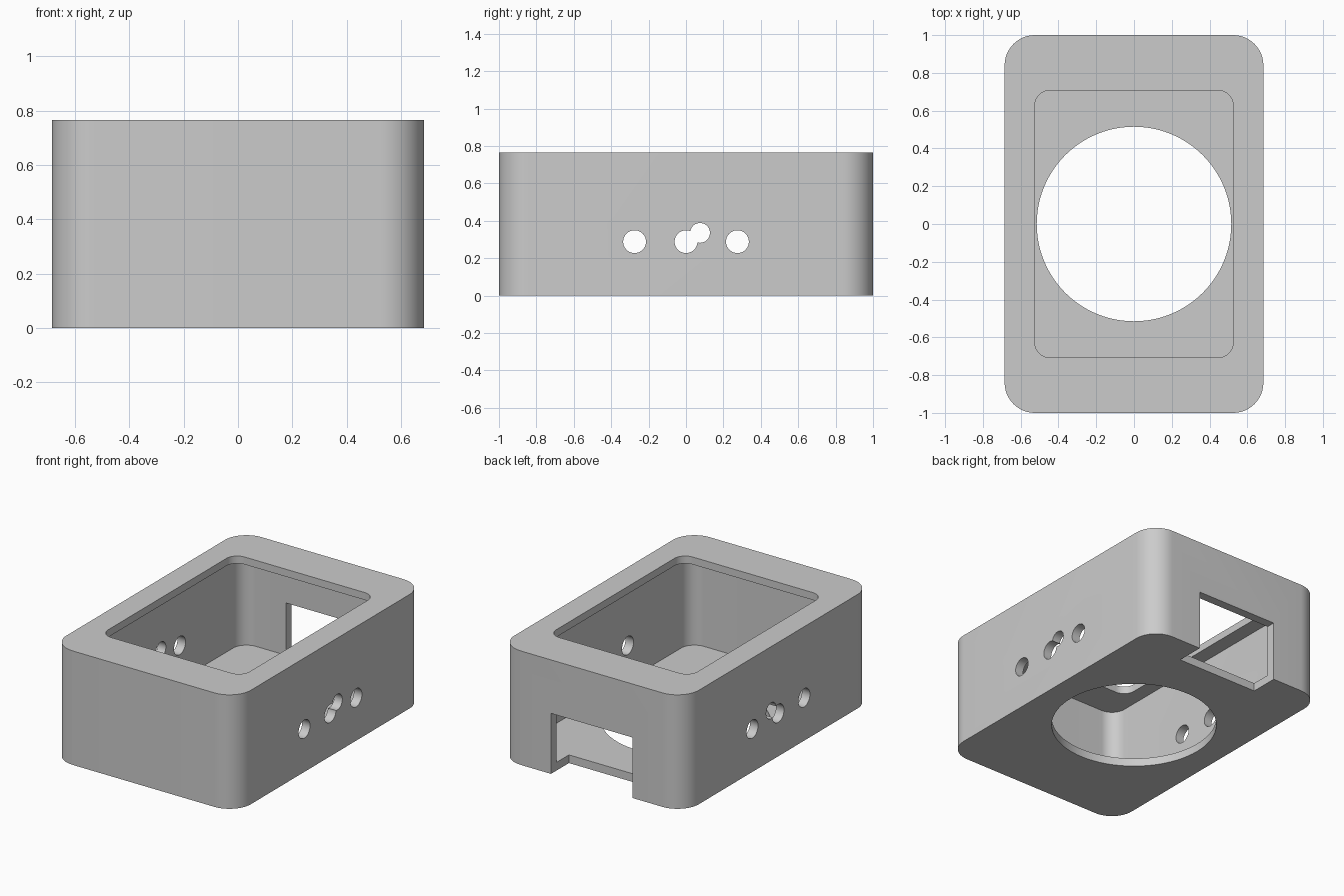
import bpy, math
from mathutils import Vector

if "Cube" in bpy.data.objects:
    bpy.data.objects.remove(bpy.data.objects["Cube"])

HX, HY, H = 0.685, 1.0, 0.765      # half width, half depth, height
WALL, FLOOR, LIP = 0.06, 0.055, 0.05


def prism(name, outline, z0, z1):
    """Closed prism from a flat outline."""
    n = len(outline)
    verts = [(x, y, z) for z in (z0, z1) for x, y in outline]
    faces = [tuple(reversed(range(n))), tuple(range(n, 2 * n))]
    faces += [(i, (i + 1) % n, n + (i + 1) % n, n + i) for i in range(n)]
    mesh = bpy.data.meshes.new(name)
    mesh.from_pydata(verts, [], faces)
    ob = bpy.data.objects.new(name, mesh)
    bpy.context.collection.objects.link(ob)
    return ob


def rounded(hx, hy, r, seg=12):
    pts = []
    for k, (sx, sy) in enumerate([(1, 1), (-1, 1), (-1, -1), (1, -1)]):
        for i in range(seg + 1):
            a = math.pi / 2 * (k + i / seg)
            pts.append((sx * (hx - r) + r * math.cos(a),
                        sy * (hy - r) + r * math.sin(a)))
    return pts


def circle(r, n):
    return [(r * math.cos(2 * math.pi * i / n), r * math.sin(2 * math.pi * i / n))
            for i in range(n)]


# Outer shell block
case = prism("case", rounded(HX, HY, 0.16), 0, H)

# Cavity, top opening, round floor opening
cutters = [
    prism("cavity_cutter", rounded(HX - WALL, HY - WALL, 0.10), FLOOR, H - LIP),
    prism("top_opening_cutter", rounded(0.525, 0.707, 0.08), H - 0.2, H + 0.1),
    prism("floor_hole_cutter", circle(0.515, 96), -0.1, 0.2),
    # Connector notch through the back wall and the floor edge
    prism("back_notch_cutter",
          [(-0.302, 0.81), (0.302, 0.81), (0.302, 1.1), (-0.302, 1.1)], -0.1, 0.406),
]

# Round holes straight through both side walls
for y, z, r in [(-0.275, 0.288, 0.061), (0, 0.288, 0.061),
                (0.275, 0.288, 0.061), (0.075, 0.335, 0.053)]:
    c = prism("side_hole_cutter", circle(r, 40), -1, 1)
    c.rotation_euler = (0, math.pi / 2, 0)
    c.location = Vector((0, y, z))
    cutters.append(c)

bpy.context.view_layer.objects.active = case
for c in cutters:
    c.hide_render = True
    m = case.modifiers.new("cut", 'BOOLEAN')
    m.operation, m.solver, m.object = 'DIFFERENCE', 'EXACT', c
bpy.context.view_layer.update()
for m in list(case.modifiers):
    bpy.ops.object.modifier_apply(modifier=m.name)
for c in cutters:
    bpy.data.objects.remove(c)

# Plain grey finish, smooth rounds with sharp edges
grey = bpy.data.materials.new("grey_plastic")
grey.diffuse_color = (0.6, 0.6, 0.6, 1)
grey.use_nodes = True
grey.node_tree.nodes["Principled BSDF"].inputs["Base Color"].default_value = grey.diffuse_color
case.data.materials.clear()
case.data.materials.append(grey)
case.select_set(True)
bpy.ops.object.shade_smooth_by_angle(angle=math.radians(30))
